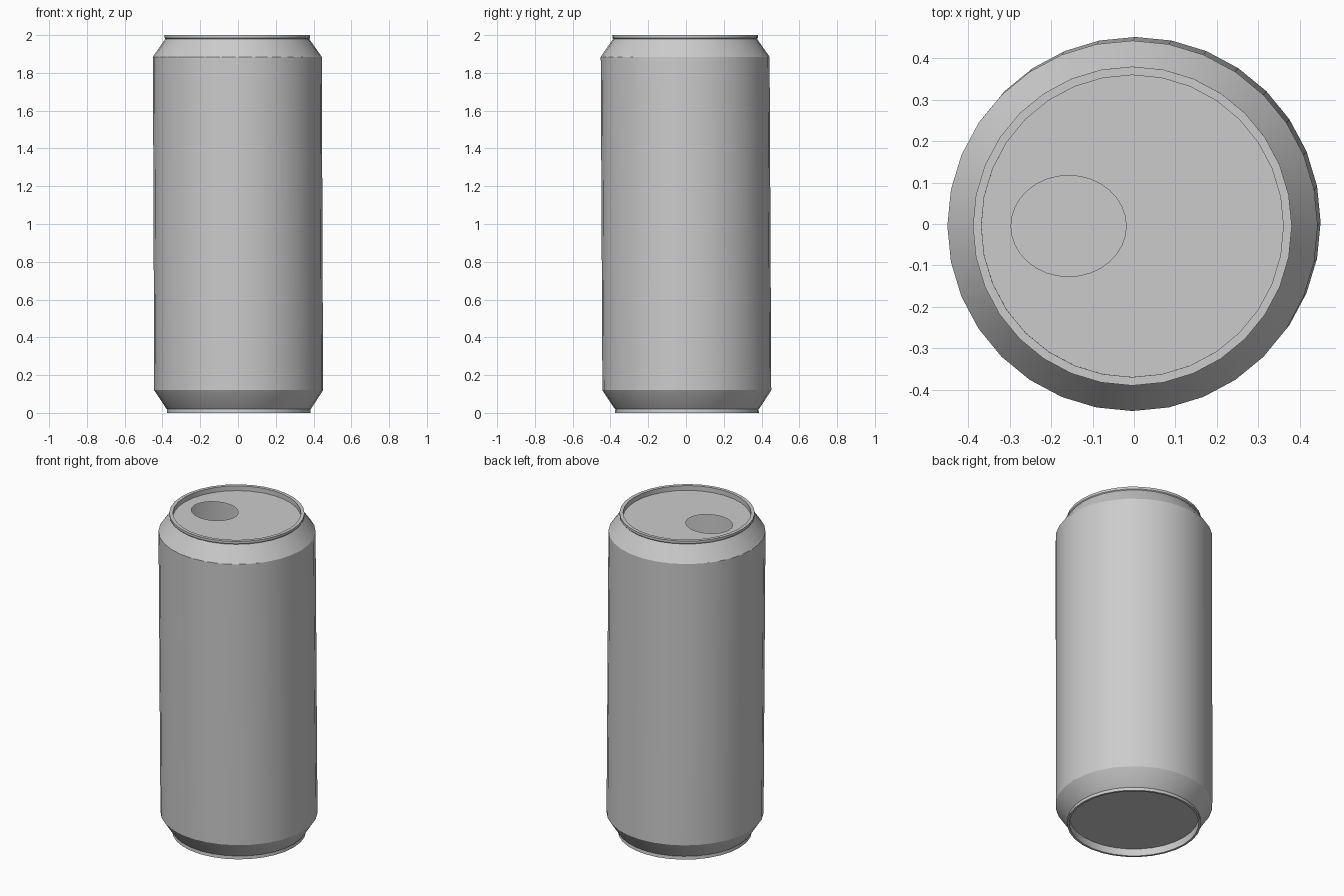
import bpy, bmesh
from math import sin, cos, tau, radians

if "Cube" in bpy.data.objects:
    bpy.data.objects.remove(bpy.data.objects["Cube"])

SIDES = 32


def ring(bm, rx, ry, z, cx=0.0, cy=0.0):
    # one loop of vertices; the can leans very slightly
    dx, dy = 0.004 * (1 - z), 0.005 * (1 - z)
    return [bm.verts.new((cx + dx + rx * cos(tau * i / SIDES),
                          cy + dy + ry * sin(tau * i / SIDES), z))
            for i in range(SIDES)]


def bridge(bm, a, b):
    for i in range(SIDES):
        j = (i + 1) % SIDES
        bm.faces.new((a[i], a[j], b[j], b[i]))


def finish(bm, name):
    mesh = bpy.data.meshes.new(name)
    bm.to_mesh(mesh)
    bm.free()
    obj = bpy.data.objects.new(name, mesh)
    bpy.context.collection.objects.link(obj)
    bpy.ops.object.select_all(action='DESELECT')
    obj.select_set(True)
    bpy.context.view_layer.objects.active = obj
    bpy.ops.object.shade_smooth_by_angle(angle=radians(25))


# can shell: (radius, height) from the recessed base, up the side, to the lid
profile = [(0.368, 0.045), (0.368, 0.0), (0.381, 0.0), (0.379, 0.02),
           (0.385, 0.025), (0.447, 0.12), (0.447, 1.885), (0.381, 1.98),
           (0.385, 1.985), (0.385, 2.0), (0.3645, 2.0), (0.3645, 1.97)]
bm = bmesh.new()
rings = [ring(bm, r, r, z) for r, z in profile]
for low, high in zip(rings, rings[1:]):
    bridge(bm, low, high)

# recessed base
bm.faces.new(rings[0][::-1])

# lid with an open oval mouth
mouth = ring(bm, 0.139, 0.122, 1.97, -0.154, 0.0)
bridge(bm, rings[-1], mouth)
finish(bm, "drink_can")
